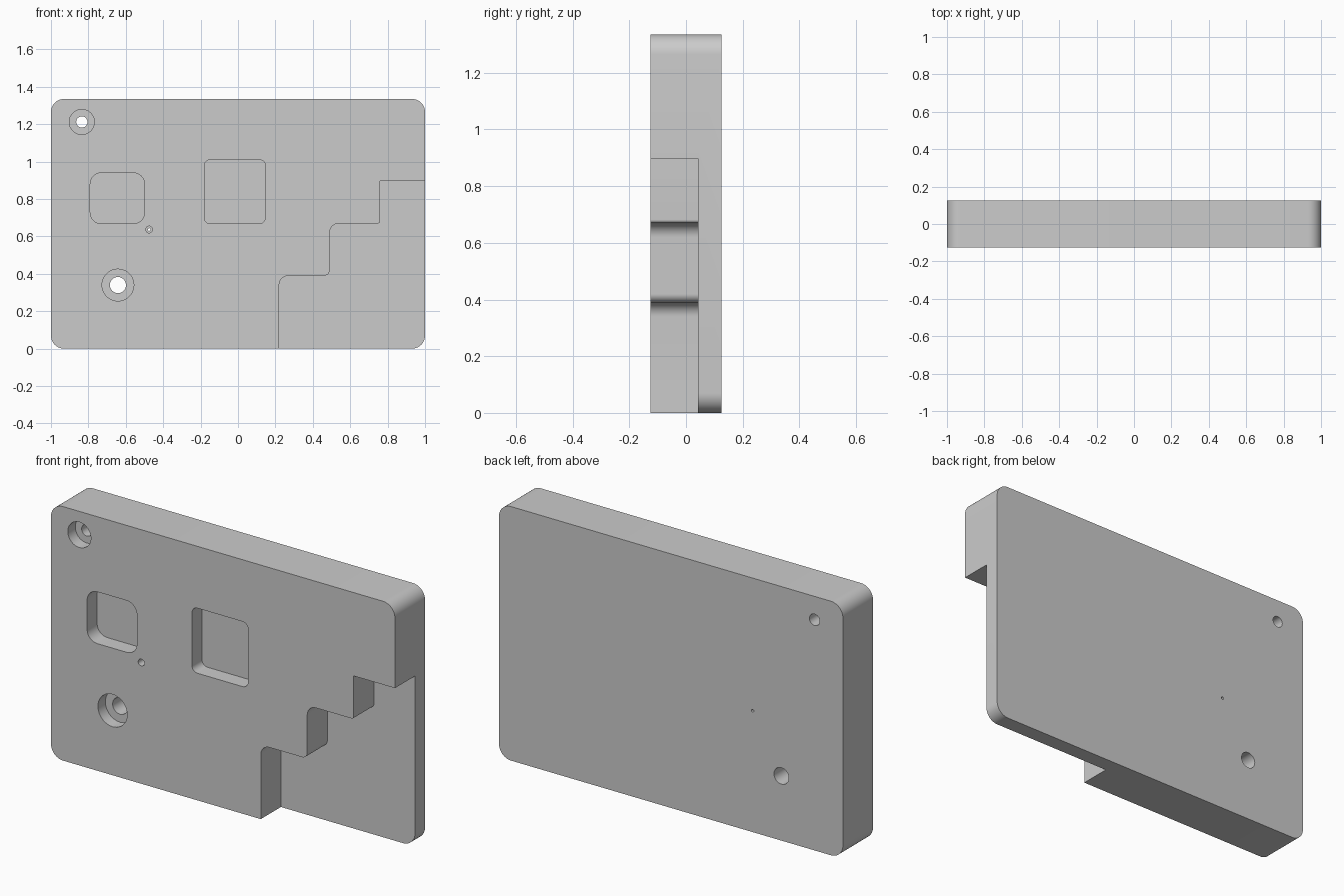
import bpy, bmesh, math
from mathutils import Vector

if "Cube" in bpy.data.objects:
    bpy.data.objects.remove(bpy.data.objects["Cube"])

FRONT, BACK = -0.125, 0.125
HEIGHT = 1.335


def rounded(corners, steps=10):
    """Outline from (x, z, radius) corners, each filleted with an arc."""
    out, n = [], len(corners)
    for i, (x, z, r) in enumerate(corners):
        p = Vector((x, z))
        if r == 0:
            out.append(p)
            continue
        a = (Vector(corners[i - 1][:2]) - p).normalized()
        b = (Vector(corners[(i + 1) % n][:2]) - p).normalized()
        centre = p + (a + b) * r          # all filleted corners are square
        for k in range(steps + 1):
            t = math.pi / 2 * k / steps
            out.append(centre - b * r * math.cos(t) - a * r * math.sin(t))
    return out


def rect(x0, x1, z0, z1, r):
    return rounded([(x0, z0, r), (x1, z0, r), (x1, z1, r), (x0, z1, r)])


def circle(x, z, r, n=48):
    return [Vector((x + r * math.cos(2 * math.pi * k / n),
                    z + r * math.sin(2 * math.pi * k / n))) for k in range(n)]


def prism(name, outline, y0, y1):
    """Extrude an x-z outline from y0 to y1."""
    bm = bmesh.new()
    face = bm.faces.new([bm.verts.new((p.x, y0, p.y)) for p in outline])
    ext = bmesh.ops.extrude_face_region(bm, geom=[face])
    verts = [v for v in ext["geom"] if isinstance(v, bmesh.types.BMVert)]
    bmesh.ops.translate(bm, verts=verts, vec=(0, y1 - y0, 0))
    bmesh.ops.recalc_face_normals(bm, faces=bm.faces)
    mesh = bpy.data.meshes.new(name)
    bm.to_mesh(mesh)
    bm.free()
    obj = bpy.data.objects.new(name, mesh)
    bpy.context.collection.objects.link(obj)
    return obj


def cut(target, outline, depth):
    """Cut an outline into the front face to the given depth."""
    cutter = prism("cutter", outline, FRONT - 0.1, FRONT + depth)
    cutter.hide_render = True
    mod = target.modifiers.new("cut", "BOOLEAN")
    mod.operation, mod.solver, mod.object = "DIFFERENCE", "EXACT", cutter
    bpy.context.view_layer.objects.active = target
    bpy.ops.object.modifier_apply(modifier=mod.name)
    bpy.data.objects.remove(cutter)


# Main plate
plate = prism("mounting_plate", rect(-1, 1, 0, HEIGHT, 0.07), FRONT, BACK)

# Stepped recess in the lower right corner
cut(plate, rounded([(0.22, -0.2, 0), (0.22, 0.39, 0.05), (0.49, 0.39, 0.03),
                    (0.49, 0.67, 0.05), (0.76, 0.67, 0.012),
                    (0.76, 0.897, 0), (1.2, 0.897, 0), (1.2, -0.2, 0)]), 0.167)

# Square pockets
cut(plate, rect(-0.79, -0.5, 0.668, 0.94, 0.06), 0.083)
cut(plate, rect(-0.18, 0.146, 0.668, 1.01, 0.032), 0.083)

# Counterbored through holes: x, z, bore radius, hole radius
for x, z, bore, hole in [(-0.835, 1.212, 0.067, 0.03),
                         (-0.642, 0.34, 0.085, 0.043),
                         (-0.475, 0.637, 0.018, 0.007)]:
    cut(plate, circle(x, z, bore), 0.062)
    cut(plate, circle(x, z, hole), 0.4)

plate.select_set(True)
bpy.context.view_layer.objects.active = plate
bpy.ops.object.shade_smooth_by_angle(angle=math.radians(30))
